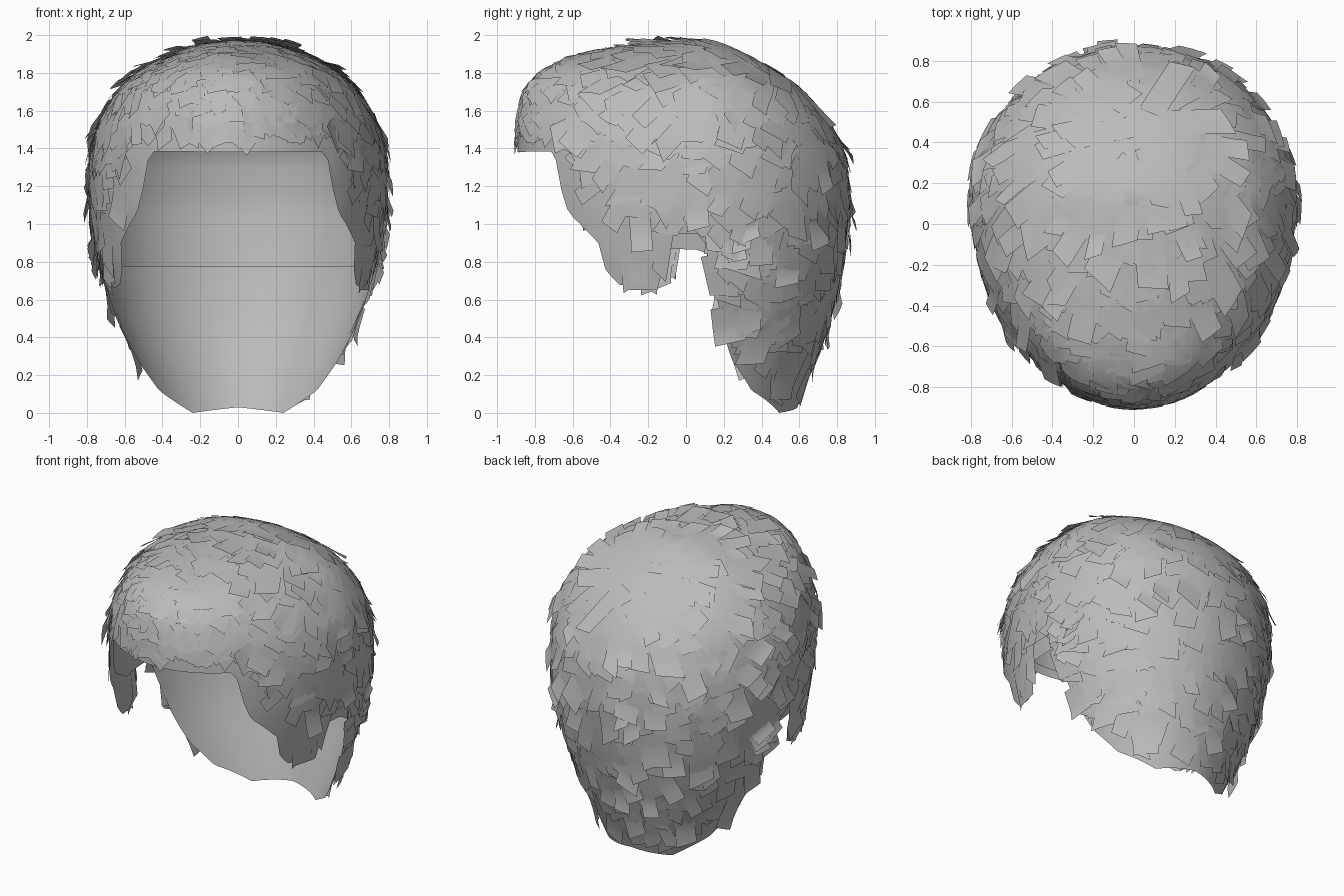
import bpy, bmesh, math, random
from mathutils import Vector
from mathutils.bvhtree import BVHTree

random.seed(7)
cube = bpy.data.objects.get("Cube")
if cube:
    bpy.data.objects.remove(cube)

hair = bpy.data.materials.new("hair grey")
hair.use_nodes = True
GREY = (0.5, 0.5, 0.5, 1)
hair.diffuse_color = GREY
hair.node_tree.nodes["Principled BSDF"].inputs["Base Color"].default_value = GREY

MID_Y = 0.1
TOP = 1.97
# height, half width, front y, back y
SECTIONS = [(0, .42, -.85, .58), (.2, .51, -.87, .65), (.5, .65, -.88, .765),
            (.8, .74, -.88, .835), (1.1, .785, -.89, .87), (1.35, .78, -.895, .845),
            (1.55, .73, -.885, .75), (1.7, .635, -.85, .625), (1.8, .53, -.775, .495),
            (1.87, .41, -.63, .365), (1.925, .27, -.38, .25), (1.955, .16, -.15, .18),
            (TOP, 0, .1, .1)]
# angle from the front, height of the lower edge
HAIRLINE = [(0, 1.38), (35, 1.385), (38, 1.33), (39.5, 1.2), (43, 1.06), (48, 1), (55, .9),
            (57.5, .76), (62, .68), (70, .66), (75, .7), (77, .86), (79, .95), (89, .95),
            (91, .85), (94, .68), (99, .42), (104, .28), (118, .12), (145, 0), (180, .03)]
LINING_EDGE = [(0, 1.42), (38, 1.42), (45, 1.25), (55, 1), (70, .87), (88, .86),
               (93, .82), (100, .77), (180, .77)]


def lookup(table, key):
    for lo, hi in zip(table, table[1:]):
        if key <= hi[0]:
            f = max(0, (key - lo[0]) / (hi[0] - lo[0]))
            return [a + (b - a) * f for a, b in zip(lo[1:], hi[1:])]
    return list(table[-1][1:])


def surface(angle, z):
    w, front, back = lookup(SECTIONS, z)
    c = math.cos(angle)
    depth = MID_Y - front if c > 0 else back - MID_Y
    return Vector((w * math.sin(angle), MID_Y - depth * c, z))


def finish(bm, name):
    mesh = bpy.data.meshes.new(name)
    bm.to_mesh(mesh)
    mesh.materials.append(hair)
    mesh.shade_smooth()
    obj = bpy.data.objects.new(name, mesh)
    bpy.context.collection.objects.link(obj)


def dome(edge_table, cols=144, rows=24):
    """Smooth head shape, trimmed along an edge."""
    bm = bmesh.new()
    apex = bm.verts.new((0, MID_Y, TOP))
    rings = []
    for r in range(1, rows + 1):
        ring = []
        for i in range(cols):
            deg = 360 * i / cols
            edge = lookup(edge_table, min(deg, 360 - deg))[0]
            z = TOP - (TOP - edge) * (r / rows) ** 1.7
            ring.append(bm.verts.new(surface(math.radians(deg), z)))
        rings.append(ring)
    for i in range(cols):
        j = (i + 1) % cols
        bm.faces.new((apex, rings[0][i], rings[0][j]))
        for a, b in zip(rings, rings[1:]):
            bm.faces.new((a[i], b[i], b[j], a[j]))
    bm.normal_update()
    return bm


# Cap of hair
cap = dome(HAIRLINE)
tree = BVHTree.FromBMesh(cap)
finish(cap, "hair_cap")

# Lining just inside the cap, showing through the ear notches
lining = dome(LINING_EDGE)
inset = [(v, v.co - v.normal * .025) for v in lining.verts]
for v, co in inset:
    v.co = co
finish(lining, "inner_lining")


def lay(point, lift):
    """Settle a point on the cap, keeping any overhang past the hairline."""
    loc, normal, _, _ = tree.find_nearest(point)
    return point - normal * ((point - loc).dot(normal) - lift)


# Flat locks that fan out from the crown and lift at their tips
CROWN = Vector((.05, .5, 1.83))
locks = bmesh.new()


def add_lock(angle, z, scale, flare):
    loc, normal, _, _ = tree.find_nearest(surface(angle, z))
    flow = loc - CROWN
    if z < 1.2:
        flow = flow.normalized() + Vector((0, .5 * max(0, -loc.y), -1.2))
    flow = (flow - normal * flow.dot(normal)).normalized()
    side = normal.cross(flow)
    swing = random.uniform(-.4, .4)
    flow, side = (flow * math.cos(swing) + side * math.sin(swing),
                  side * math.cos(swing) - flow * math.sin(swing))
    length = random.uniform(.18, .34) * scale
    half = random.uniform(.04, .085)
    tip = loc + flow * length
    deg = math.degrees(abs(math.atan2(tip.x, MID_Y - tip.y)))
    floor = lookup(HAIRLINE, deg)[0]
    spare = .04 if deg < 38 or deg > 92 else -.03
    if tip.z < floor + spare:
        return
    base, end = random.uniform(.002, .009), random.uniform(.01, .022) + flare
    skew = random.uniform(-.04, .04)
    rows = []
    for k in range(5):
        t = k / 4
        lift = base + (end - base) * t ** 3
        rows.append([locks.verts.new(lay(loc + flow * (length * t + s * skew * t) + side * half * s, lift))
                     for s in (-1, 0, 1)])
    for a, b in zip(rows, rows[1:]):
        for s in range(2):
            locks.faces.new((a[s], b[s], b[s + 1], a[s + 1]))


for _ in range(1000):
    deg = random.uniform(0, 360)
    edge = lookup(HAIRLINE, min(deg, 360 - deg))[0]
    z = TOP - .005 - (TOP - edge) * random.random() ** 1.5
    on_side = 45 < deg < 315
    flare = random.uniform(.01, .035) if on_side and random.random() < .2 else 0
    add_lock(math.radians(deg), z, 1.5 if z > 1.65 else 1, flare)

# Ragged tufts along the sideburns and behind the ears
for sign in (-1, 1):
    for _ in range(30):
        deg = random.uniform(42, 75)
        edge = lookup(HAIRLINE, deg)[0]
        add_lock(math.radians(sign * deg), edge + random.uniform(.14, .24), .9, 0)
    for _ in range(10):
        add_lock(math.radians(sign * random.uniform(96, 108)), random.uniform(.85, 1.05), .7, .03)

# Turn every lock to face outward
locks.normal_update()
for face in locks.faces:
    if face.normal.dot(face.calc_center_median() - Vector((0, MID_Y, 1))) < 0:
        face.normal_flip()
finish(locks, "hair_locks")
